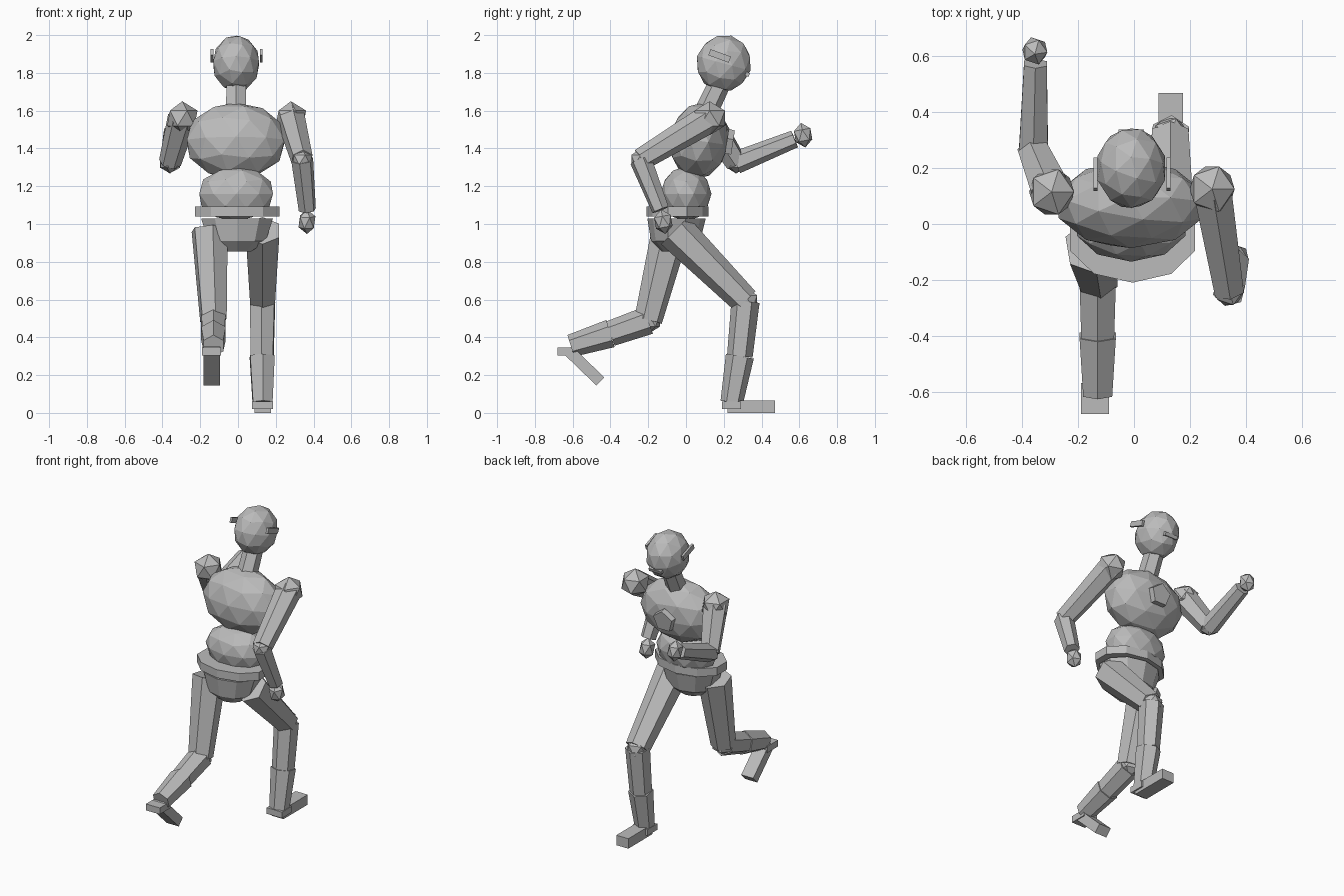
import bpy, bmesh, math
from mathutils import Vector, Matrix

if "Cube" in bpy.data.objects:
    bpy.data.objects.remove(bpy.data.objects["Cube"])

mat = bpy.data.materials.new("plain grey")
mat.diffuse_color = (0.5, 0.5, 0.5, 1)
mat.use_nodes = True
mat.node_tree.nodes["Principled BSDF"].inputs["Base Color"].default_value = mat.diffuse_color


def finish(name, bm, matrix=Matrix()):
    bmesh.ops.transform(bm, matrix=matrix, verts=bm.verts)
    bmesh.ops.recalc_face_normals(bm, faces=bm.faces)
    me = bpy.data.meshes.new(name)
    bm.to_mesh(me)
    bm.free()
    me.materials.append(mat)
    ob = bpy.data.objects.new(name, me)
    bpy.context.collection.objects.link(ob)
    return ob


def ball(name, c, r, sub=1, tilt=0):
    bm = bmesh.new()
    bmesh.ops.create_icosphere(bm, subdivisions=sub, radius=1)
    m = (Matrix.Translation(c) @ Matrix.Rotation(math.radians(tilt), 4, 'X')
         @ Matrix.Diagonal((*r, 1)))
    return finish(name, bm, m)


def limb(name, a, b, r1, r2, sides=6):
    a, b = Vector(a), Vector(b)
    d = b - a
    bm = bmesh.new()
    bmesh.ops.create_cone(bm, cap_ends=True, segments=sides,
                          radius1=r1, radius2=r2, depth=d.length)
    m = (Matrix.Translation((a + b) / 2)
         @ d.to_track_quat('Z', 'Y').to_matrix().to_4x4())
    return finish(name, bm, m)


def box(name, c, size, tilt=0):
    bm = bmesh.new()
    bmesh.ops.create_cube(bm, size=1)
    m = (Matrix.Translation(c) @ Matrix.Rotation(math.radians(tilt), 4, 'X')
         @ Matrix.Diagonal((*size, 1)))
    return finish(name, bm, m)


def stack(name, rings, sides):
    """Closed tube through rings of (y, z, rx, ry)."""
    bm = bmesh.new()
    loops = []
    for y, z, rx, ry in rings:
        loops.append([bm.verts.new((rx * math.cos(t) - 0.005, y + ry * math.sin(t), z))
                      for t in (2 * math.pi * (i + .5) / sides for i in range(sides))])
    for lo, hi in zip(loops, loops[1:]):
        for i in range(sides):
            j = (i + 1) % sides
            bm.faces.new((lo[i], lo[j], hi[j], hi[i]))
    bm.faces.new(loops[0])
    bm.faces.new(loops[-1])
    return finish(name, bm)


# Head, ear plates, mouth and neck
ball("head", (-0.01, 0.2, 1.85), (0.127, 0.147, 0.152), 2, -15)
for s, x in (("left", -0.138), ("right", 0.124)):
    box(s + "_ear_plate", (x, 0.178, 1.89), (0.014, 0.115, 0.034), -20)
box("mouth", (-0.01, 0.318, 1.795), (0.09, 0.035, 0.022), -20)
limb("neck", (-0.01, 0.10, 1.58), (-0.01, 0.19, 1.77), 0.062, 0.058)

# Torso
ball("chest", (-0.012, 0.07, 1.44), (0.272, 0.158, 0.205), 2, -8)
limb("chest_badge", (-0.005, 0.215, 1.43), (-0.005, 0.248, 1.425), 0.075, 0.07, 5)
ball("abdomen", (-0.01, 0.0, 1.16), (0.205, 0.135, 0.145), 2)
stack("belt", [(-0.045, 1.04, 0.235, 0.165), (-0.045, 1.093, 0.235, 0.165)], 10)
stack("pelvis", [(-0.06, 0.855, 0.08, 0.07), (-0.055, 0.91, 0.16, 0.13),
                 (-0.05, 1.03, 0.20, 0.155)], 10)

# Arms: shoulder, elbow, wrist, hand centres
arms = {
    "left": ((-0.295, 0.115, 1.56), (-0.36, 0.265, 1.325),
             (-0.353, 0.575, 1.45), (-0.355, 0.62, 1.47)),
    "right": ((0.28, 0.125, 1.56), (0.34, -0.24, 1.34),
              (0.367, -0.135, 1.075), (0.365, -0.12, 1.012)),
}
for s, (sh, el, wr, ha) in arms.items():
    ball(s + "_shoulder", sh, (0.09, 0.095, 0.09))
    limb(s + "_upper_arm", sh, el, 0.078, 0.06)
    ball(s + "_elbow", el, (0.058, 0.058, 0.058))
    limb(s + "_forearm", el, wr, 0.06, 0.047)
    ball(s + "_hand", ha, (0.05, 0.052, 0.066), 1, 10)

# Legs: hip, knee, boot top, ankle
legs = {
    "left": ((-0.15, -0.08, 0.97), (-0.13, -0.2, 0.49),
             (-0.13, -0.40, 0.42), (-0.13, -0.61, 0.355)),
    "right": ((0.13, -0.06, 0.965), (0.13, 0.315, 0.59),
              (0.128, 0.285, 0.30), (0.13, 0.242, 0.055)),
}
for s, (hip, kn, bt, an) in legs.items():
    limb(s + "_thigh", hip, kn, 0.102, 0.075)
    ball(s + "_knee", kn, (0.073, 0.073, 0.073))
    limb(s + "_shin", kn, bt, 0.075, 0.068)
    limb(s + "_boot", bt, an, 0.075, 0.06)

# Feet: flat heel block plus long sole
box("right_heel", (0.13, 0.24, 0.04), (0.11, 0.10, 0.04))
box("right_foot", (0.132, 0.345, 0.0325), (0.087, 0.25, 0.065))
box("left_heel", (-0.14, -0.625, 0.325), (0.10, 0.11, 0.042))
box("left_foot", (-0.14, -0.54, 0.25), (0.087, 0.24, 0.06), -44)
